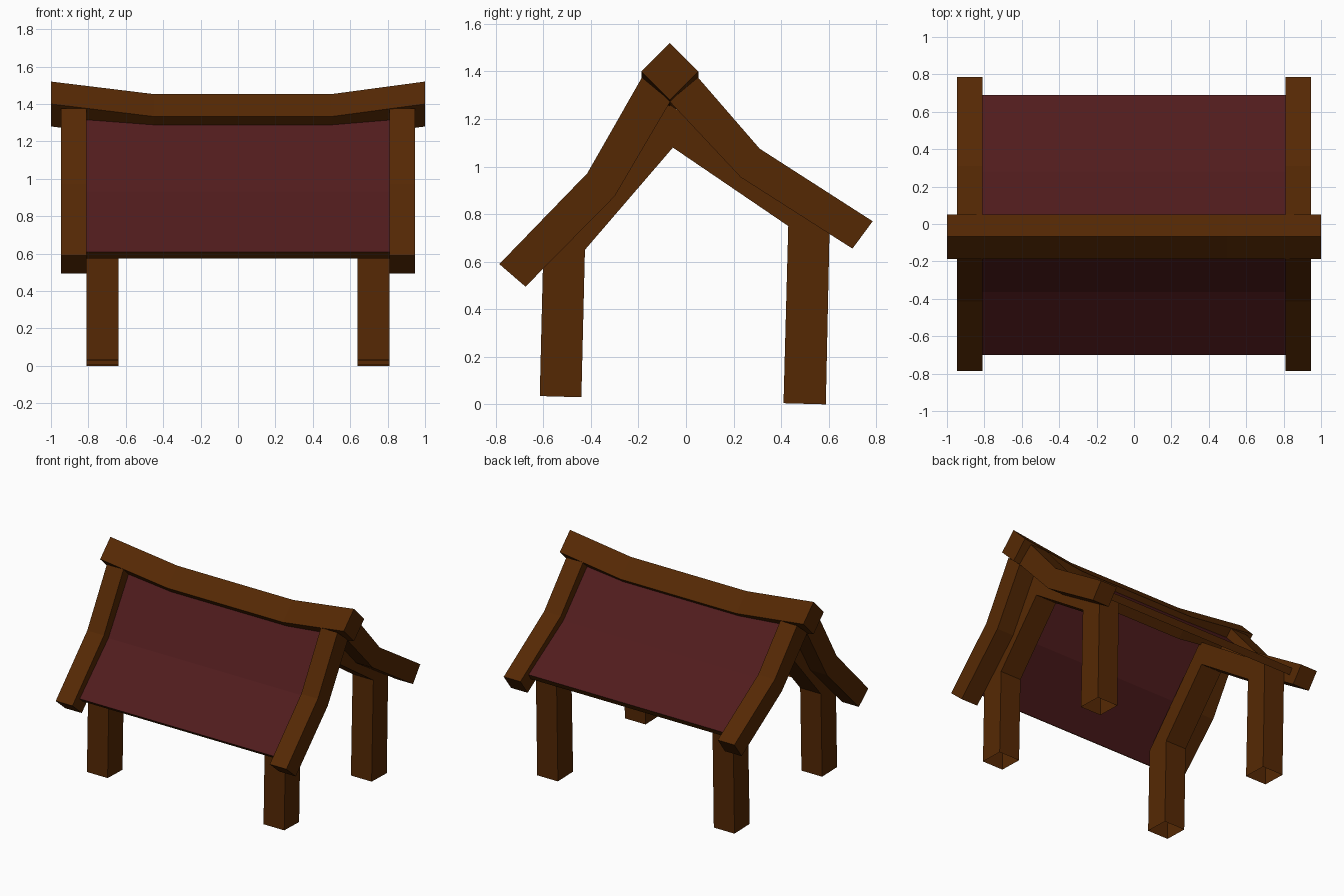
import bpy, bmesh

if "Cube" in bpy.data.objects:
    bpy.data.objects.remove(bpy.data.objects["Cube"])


def material(name, rgb):
    m = bpy.data.materials.new(name)
    m.diffuse_color = (*rgb, 1)
    m.use_nodes = True
    m.node_tree.nodes["Principled BSDF"].inputs["Base Color"].default_value = m.diffuse_color
    return m


WOOD = material("brown_wood", (0.091, 0.0215, 0.0012))
ROOF = material("dark_red_roof", (0.082, 0.0115, 0.0125))


def strip(name, outer, inner, x0, x1, mats, caps=True, panel=False):
    """Beam following two matching (y, z) lines, extruded from x0 to x1.
    A panel has a red outer skin, brown edges and no inner skin."""
    bm = bmesh.new()
    rings = [[bm.verts.new(p) for p in ((x0, *o), (x1, *o), (x1, *i), (x0, *i))]
             for o, i in zip(outer, inner)]
    for a, b in zip(rings, rings[1:]):
        for k in range(4):
            if panel and k == 2:
                continue
            n = (k + 1) % 4
            f = bm.faces.new((a[k], a[n], b[n], b[k]))
            f.material_index = int(panel and k == 0)
    if caps:
        bm.faces.new(rings[0])
        bm.faces.new(rings[-1])
    return finish(name, bm, mats)


def finish(name, bm, mats):
    bmesh.ops.recalc_face_normals(bm, faces=bm.faces)
    me = bpy.data.meshes.new(name)
    bm.to_mesh(me)
    bm.free()
    for m in mats:
        me.materials.append(m)
    ob = bpy.data.objects.new(name, me)
    bpy.context.collection.objects.link(ob)
    return ob


# Rafter profiles, eave to ridge
front_top = [(-0.785, 0.59), (-0.415, 0.972), (-0.185, 1.375)]
front_low = [(-0.675, 0.495), (-0.30, 0.875), (-0.065, 1.275)]
back_top = [(0.785, 0.77), (0.31, 1.075), (0.05, 1.375)]
back_low = [(0.70, 0.655), (0.23, 0.955), (-0.07, 1.275)]

# Post and brace frame, front foot over the peak to back foot
frame_out = [(-0.615, 0.035), (-0.60, 0.65), (-0.07, 1.262), (0.605, 0.80), (0.588, 0.0)]
frame_in = [(-0.44, 0.03), (-0.425, 0.65), (-0.055, 1.08), (0.43, 0.75), (0.41, 0.005)]

for side, s in (("left", -1), ("right", 1)):
    strip(f"{side}_front_rafter", front_top, front_low, s * 0.81, s * 0.947, [WOOD])
    strip(f"{side}_back_rafter", back_top, back_low, s * 0.81, s * 0.947, [WOOD])
    strip(f"{side}_post_frame", frame_out, frame_in, s * 0.64, s * 0.81, [WOOD], caps=False)

# Roof panels: red skins with brown edges
strip("front_roof_panel", [(-0.70, 0.61), (-0.363, 0.932), (-0.11, 1.343)],
      [(-0.66, 0.575), (-0.323, 0.895), (-0.068, 1.315)], -0.81, 0.81, [WOOD, ROOF], panel=True)
strip("back_roof_panel", [(0.69, 0.785), (0.28, 1.032), (-0.02, 1.35)],
      [(0.663, 0.743), (0.256, 0.991), (-0.056, 1.32)], -0.81, 0.81, [WOOD, ROOF], panel=True)

# Ridge beam: diamond section, sagging in the middle
bm = bmesh.new()
rings = []
for x, z in ((-1, 1.40), (-0.45, 1.333), (0.5, 1.333), (1, 1.40)):
    rings.append([bm.verts.new((x, -0.068 + dy, z + dz))
                  for dy, dz in ((0, 0.12), (0.12, 0), (0, -0.12), (-0.12, 0))])
for a, b in zip(rings, rings[1:]):
    for k in range(4):
        n = (k + 1) % 4
        bm.faces.new((a[k], a[n], b[n], b[k]))
bm.faces.new(rings[0])
bm.faces.new(rings[-1])
finish("ridge_beam", bm, [WOOD])
